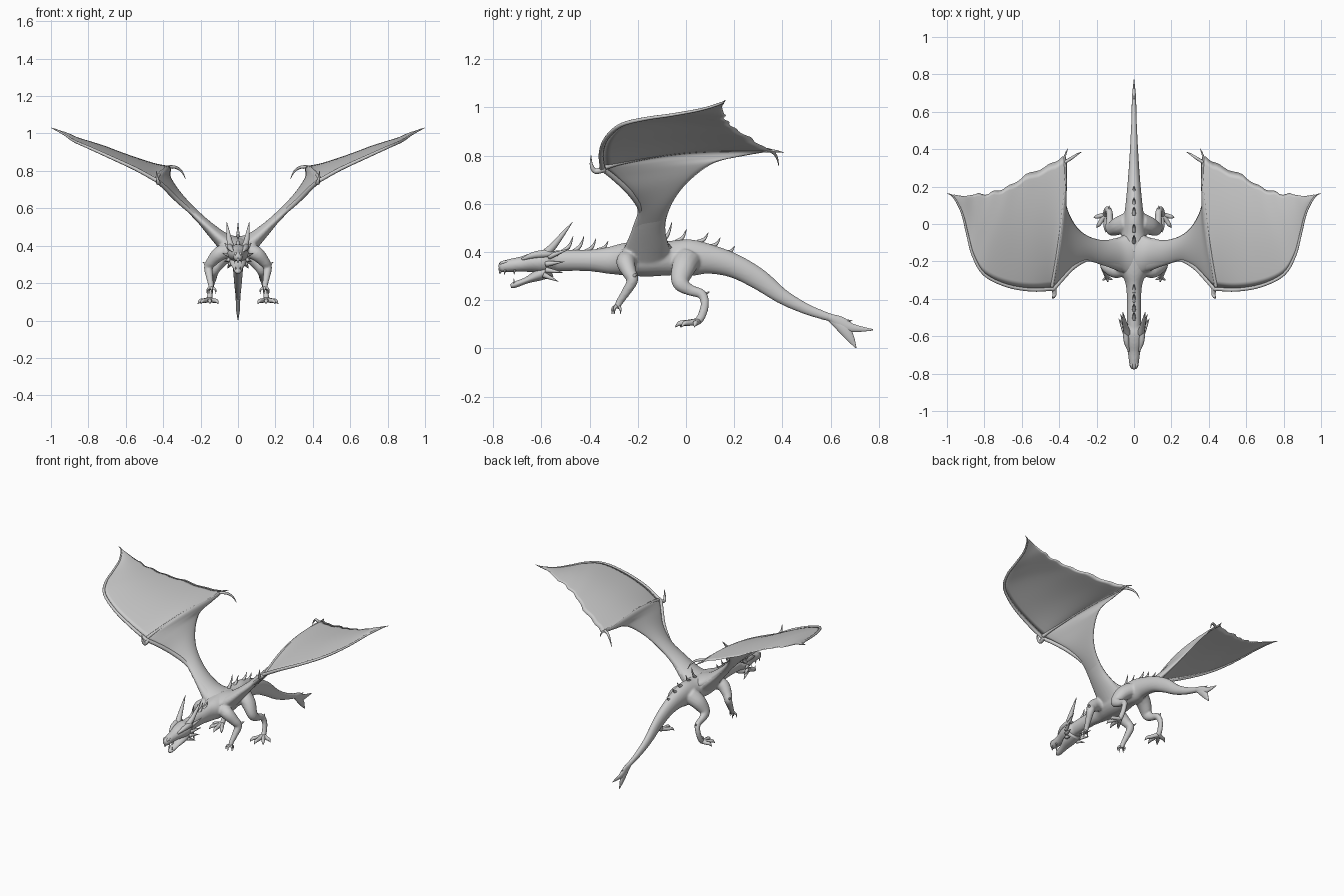
import bpy, bmesh, math, random
from mathutils import Vector

random.seed(4)


def smooth(rows, n):
    """Catmull-Rom interpolation of tuples of any length."""
    out = []
    for i in range(len(rows) - 1):
        a, b = rows[max(i - 1, 0)], rows[i]
        c, d = rows[i + 1], rows[min(i + 2, len(rows) - 1)]
        for k in range(n):
            t = k / n
            out.append([0.5 * (2 * q + (r - p) * t + (2 * p - 5 * q + 4 * r - s) * t * t
                               + (3 * q - p - 3 * r + s) * t ** 3)
                        for p, q, r, s in zip(a, b, c, d)])
    return out + [list(rows[-1])]


def loft(name, rings, mirror):
    bm = bmesh.new()
    vs = [[bm.verts.new(p) for p in ring] for ring in rings]
    n = len(rings[0])
    for a, b in zip(vs, vs[1:]):
        for i in range(n):
            bm.faces.new((a[i], a[(i + 1) % n], b[(i + 1) % n], b[i]))
    bm.faces.new(vs[0])
    bm.faces.new(vs[-1])
    bmesh.ops.recalc_face_normals(bm, faces=bm.faces)
    for f in bm.faces:
        f.smooth = True
    me = bpy.data.meshes.new(name)
    bm.to_mesh(me)
    bm.free()
    ob = bpy.data.objects.new(name, me)
    bpy.context.collection.objects.link(ob)
    if mirror:
        ob.modifiers.new("mirror", 'MIRROR').use_mirror_merge = False
    return ob


def tube(name, pts, mirror=True, ref=(1, 0, 0), n=6, sides=14):
    """Tapered tube; each point is x, y, z, radius along ref[, other radius]."""
    pts = smooth([p if len(p) == 5 else (*p, p[3]) for p in pts], n)
    rings = []
    for i, p in enumerate(pts):
        a, b = pts[max(i - 1, 0)], pts[min(i + 1, len(pts) - 1)]
        t = (Vector(b[:3]) - Vector(a[:3])).normalized()
        u = Vector(ref)
        u = (u - t * u.dot(t)).normalized()
        v = t.cross(u)
        ru, rv = max(p[3], .0008), max(p[4], .0008)
        rings.append([Vector(p[:3]) + u * ru * math.cos(w) + v * rv * math.sin(w)
                      for w in (2 * math.pi * k / sides for k in range(sides))])
    return loft(name, rings, mirror)


def spike(name, base, tip, r, mirror=True, bend=(0, 0, 0), ref=(1, 0, 0)):
    mid = (Vector(base) + Vector(tip)) / 2 + Vector(bend)
    return tube(name, [(*base, r), (*mid, r * .6), (*tip, .001)], mirror, ref, 4, 8)


# Body, neck and tail in one tapering tube: y, z, half width, half height
profile = [(-.58, .36, .04, .042), (-.5, .365, .038, .044), (-.4, .365, .038, .045),
           (-.32, .365, .045, .056), (-.25, .37, .07, .068), (-.16, .373, .08, .075),
           (-.06, .375, .066, .072), (.02, .376, .056, .076), (.1, .37, .046, .061),
           (.2, .342, .036, .05), (.3, .288, .028, .044), (.4, .215, .022, .032),
           (.5, .163, .017, .023), (.6, .127, .013, .017)]
parts = [tube("body", [(0, y, z, a, b) for y, z, a, b in profile], False, sides=24)]

# Skull, limbs and shoulders, blended into the body below
parts.append(tube("skull", [(0, -.53, .365, .035, .035), (0, -.58, .36, .056, .048),
                            (0, -.63, .357, .05, .042), (0, -.68, .35, .035, .032),
                            (0, -.73, .344, .028, .027), (0, -.765, .338, .022, .023),
                            (0, -.777, .336, .01, .012)], False, sides=20))
parts.append(tube("front_leg", [(.05, -.235, .375, .04), (.098, -.25, .358, .04),
                                (.14, -.235, .315, .03), (.158, -.222, .282, .024),
                                (.152, -.25, .232, .019), (.145, -.277, .19, .015),
                                (.145, -.288, .166, .014)], False))
parts.append(tube("hind_leg", [(.035, .01, .375, .045, .055), (.085, -.01, .335, .043, .05),
                               (.124, -.024, .275, .029, .036), (.13, .015, .243, .02, .024),
                               (.132, .065, .225, .018, .02), (.143, .078, .185, .015, .018),
                               (.15, .065, .135, .015, .018), (.153, .045, .108, .017, .016)],
                  False))
parts.append(tube("shoulder", [(.02, -.165, .375, .105, .06), (.09, -.16, .432, .088, .04),
                               (.17, -.152, .507, .066, .025), (.26, -.126, .596, .06, .01)],
                  False, (0, 1, 0), sides=24))
bpy.ops.object.select_all(action='DESELECT')
for ob in parts:
    ob.select_set(True)
bpy.context.view_layer.objects.active = parts[0]
bpy.ops.object.join()
body = parts[0]
body.modifiers.new("mirror", 'MIRROR').use_mirror_merge = False
rm = body.modifiers.new("blend", 'REMESH')
rm.mode, rm.voxel_size, rm.use_smooth_shade = 'VOXEL', .006, True
sm = body.modifiers.new("soften", 'SMOOTH')
sm.factor, sm.iterations = .5, 6

# Forked tail blade
tube("tail_blade_upper", [(0, .55, .143, .01, .014), (0, .6, .127, .013, .017),
                          (0, .64, .107, .012, .026), (0, .69, .085, .01, .018),
                          (0, .775, .077, .001, .003)], False)
tube("tail_blade_lower", [(0, .6, .12, .01, .012), (0, .65, .085, .012, .024),
                          (0, .68, .045, .009, .018), (0, .705, .002, .001, .002)], False)
spike("tail_blade_barb", (0, .645, .115), (0, .69, .115), .009, False)

# Lower jaw, brows, nostrils, teeth
tube("lower_jaw", [(0, -.56, .325, .045, .03), (0, -.61, .305, .042, .025),
                   (0, -.66, .283, .028, .014), (0, -.71, .264, .019, .013),
                   (0, -.727, .258, .008, .007)], False)
tube("brow", [(.028, -.68, .37, .005), (.04, -.63, .387, .014), (.043, -.57, .393, .016),
              (.038, -.53, .388, .004)])
tube("nostril", [(.013, -.772, .35, .003), (.013, -.755, .357, .008), (.013, -.72, .36, .003)])
spike("beak_tip", (0, -.768, .332), (0, -.772, .308), .01, False)
for y in (-.75, -.71):
    spike("upper_tooth", (.018, y, .325), (.017, y - .003, .306), .005)
spike("lower_tooth", (.012, -.712, .27), (.012, -.714, .29), .004)

# Horns and cheek spikes
tube("horn", [(.035, -.585, .39, .019), (.045, -.55, .425, .015), (.053, -.51, .475, .009),
              (.06, -.47, .525, .001)])
for a, b in (((.045, -.57, .38), (.072, -.48, .415)), ((.05, -.58, .35), (.082, -.505, .36)),
             ((.048, -.58, .325), (.072, -.51, .315)), ((.04, -.59, .305), (.056, -.53, .278))):
    spike("cheek_spike", a, b, .012)

# Dorsal spines: y, base z, length
for y, z, h in ((-.51, .4, .065), (-.465, .4, .065), (-.415, .4, .055), (-.365, .405, .04),
                (-.1, .44, .085), (-.04, .44, .055), (.05, .44, .04),
                (.1, .42, .04), (.16, .395, .03)):
    spike("dorsal_spine", (0, y, z), (0, y + .042, z + h), .011, False, (0, .006, -.006))

# Elbow spur and front claws
spike("elbow_spur", (.155, -.23, .29), (.188, -.2, .312), .014)
for dx, dy in ((-.026, -.01), (-.005, -.02), (.02, -.012), (.01, .015)):
    spike("front_claw", (.145, -.285, .178), (.145 + dx, -.287 + dy, .142), .009,
          bend=(dx * .4, dy * .4, .006))

# Splayed hind toes
spike("hock_spur", (.132, .065, .22), (.132, .098, .235), .012)
for x, y in ((.105, -.025), (.15, -.045), (.2, -.02), (.215, .035)):
    tube("hind_toe", [(.152, .05, .112, .014), ((.152 + x) / 2, (.05 + y) / 2, .106, .012),
                      (.152 + (x - .152) * .8, .05 + (y - .05) * .8, .104, .01),
                      (x, y, .088, .001)], ref=(0, 0, 1), n=4, sides=8)

# Wing stations: leading edge xyz, trailing edge xyz, half thickness
wing = [(.02, -.29, .39, .02, -.04, .405, .045), (.08, -.25, .425, .09, -.075, .44, .036),
        (.17, -.22, .505, .18, -.085, .52, .025), (.25, -.2, .578, .27, -.05, .615, .02),
        (.33, -.235, .65, .33, .02, .70, .014), (.39, -.30, .71, .365, .12, .77, .008),
        (.43, -.345, .745, .36, .25, .8, .006), (.45, -.348, .757, .37, .36, .82, .005),
        (.55, -.352, .812, .46, .315, .84, .004), (.68, -.33, .872, .58, .26, .877, .004),
        (.8, -.27, .926, .68, .2, .915, .004), (.86, -.17, .952, .76, .17, .942, .004),
        (.89, -.06, .968, .85, .158, .972, .004), (.92, .06, .99, .91, .15, 1.0, .004),
        (.965, .145, 1.016, .965, .158, 1.017, .003)]
st = smooth(wing, 5)
rings, m = [], 16
for i, s in enumerate(st):
    p, q = st[max(i - 1, 0)], st[min(i + 1, len(st) - 1)]
    span = Vector(q[:3]) + Vector(q[3:6]) - Vector(p[:3]) - Vector(p[3:6])
    lead, trail = Vector(s[:3]), Vector(s[3:6])
    if 36 < i < 60:       # ragged rear edge
        trail.y += .006 * math.sin(i * 1.3) + random.uniform(-.004, .002)
    chord = trail - lead
    nor = span.cross(chord).normalized()
    # membrane billows, with a crease along the rear finger
    camber = chord.length * (.03 + .02 * math.exp(-((i - 33) / 3) ** 2))
    ring = []
    for k in range(2 * m):
        f = k / m if k <= m else 2 - k / m
        side = 1 if k <= m else -1
        w = math.sin(math.pi * f)
        ring.append(lead + chord * f
                    + nor * (camber * w + side * (s[6] * max(w, 0) ** .5 + .0006)))
    rings.append(ring)
loft("wing", rings, True)

# Wing bones: leading edge arm, and rear finger lying in the membrane
tube("wing_arm", [(.2, -.19, .535, .004), (.26, -.192, .588, .012)]
     + [(*s[:3], .013 - .0008 * i) for i, s in enumerate(wing[4:])]
     + [(1.0, .163, 1.03, .001)], ref=(0, 0, 1), n=4, sides=10)
mid = [(rings[34][k] + rings[34][2 * m - k]) / 2 for k in (2, 6, 10, 14)]
tube("wing_rear_finger", [(.44, -.335, .752, .011)]
     + [(*c, .009 - .001 * i) for i, c in enumerate(mid)]
     + [(.37, .355, .82, .006), (.352, .405, .812, .001)], sides=8)

# Wing claws
tube("wing_thumb_claw", [(.43, -.335, .745, .013), (.425, -.375, .735, .011),
                         (.432, -.392, .76, .007), (.436, -.394, .8, .001)], sides=8)
tube("wing_rear_claw", [(.37, .33, .822, .009), (.33, .355, .818, .008),
                        (.3, .375, .795, .005), (.28, .385, .757, .001)],
     ref=(0, 1, 0), sides=8)
